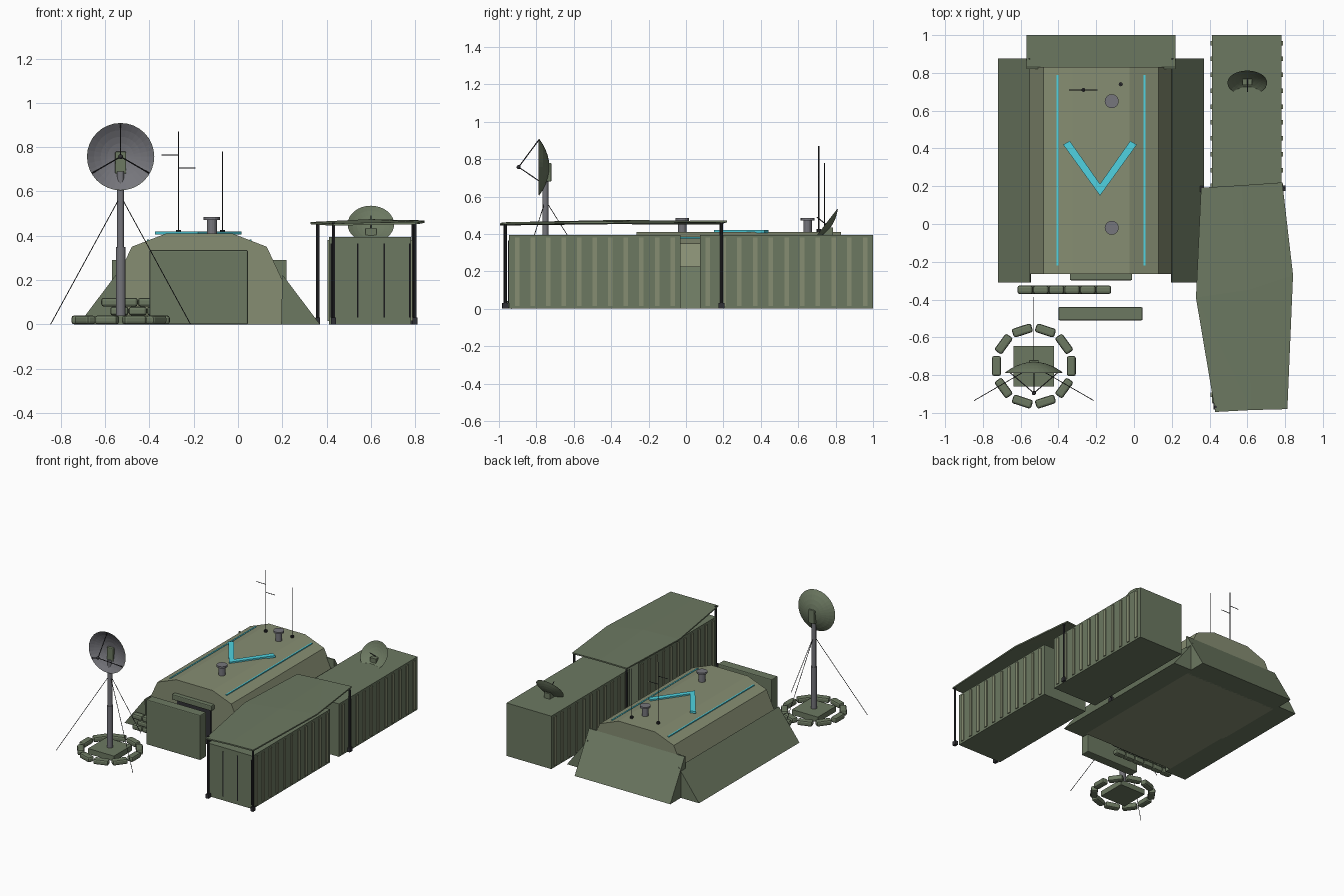
import bpy, bmesh, math
from mathutils import Vector, Matrix

if "Cube" in bpy.data.objects:
    bpy.data.objects.remove(bpy.data.objects["Cube"])


def mat(name, c):
    m = bpy.data.materials.new(name)
    m.diffuse_color = (*c, 1)
    m.use_nodes = True
    m.node_tree.nodes["Principled BSDF"].inputs["Base Color"].default_value = m.diffuse_color
    return m


GREEN = mat("green", (0.15, 0.19, 0.12))
OLIVE = mat("olive", (0.24, 0.27, 0.17))
GREY = mat("grey", (0.18, 0.18, 0.2))
DARK = mat("dark", (0.03, 0.03, 0.035))
CYAN = mat("cyan", (0.08, 0.65, 0.75))


def make(name, bm, m):
    bmesh.ops.recalc_face_normals(bm, faces=bm.faces)
    me = bpy.data.meshes.new(name)
    bm.to_mesh(me)
    bm.free()
    ob = bpy.data.objects.new(name, me)
    bpy.context.collection.objects.link(ob)
    me.materials.append(m)
    return ob


def add_box(bm, x0, x1, y0, y1, z0, z1):
    M = Matrix.Translation(((x0 + x1) / 2, (y0 + y1) / 2, (z0 + z1) / 2)) @ Matrix.Diagonal((x1 - x0, y1 - y0, z1 - z0, 1))
    bmesh.ops.create_cube(bm, size=1, matrix=M)


def box(name, m, *b, bevel=0):
    bm = bmesh.new()
    add_box(bm, *b)
    ob = make(name, bm, m)
    if bevel:
        mod = ob.modifiers.new("bevel", "BEVEL")
        mod.width, mod.segments = bevel, 2
    return ob


def rod(name, m, a, b, r, n=8, r2=None):
    a, b = Vector(a), Vector(b)
    bm = bmesh.new()
    M = Matrix.Translation((a + b) / 2) @ (b - a).to_track_quat('Z', 'Y').to_matrix().to_4x4()
    bmesh.ops.create_cone(bm, cap_ends=True, segments=n, radius1=r, radius2=r if r2 is None else r2,
                          depth=(b - a).length, matrix=M)
    return make(name, bm, m)


def prism(name, m, pts, a, b):
    """Closed profile given as 3D points builder pts(t), swept from a to b."""
    bm = bmesh.new()
    f = bm.faces.new([bm.verts.new(p) for p in pts(a)])
    r = bmesh.ops.extrude_face_region(bm, geom=[f])
    d = Vector(pts(b)[0]) - Vector(pts(a)[0])
    bmesh.ops.translate(bm, verts=[v for v in r['geom'] if isinstance(v, bmesh.types.BMVert)], vec=d)
    return make(name, bm, m)


# Bunker shell and earth berms
CX = -0.175
half = [(0.385, 0), (0.375, 0.2), (0.305, 0.35), (0.15, 0.41)]
profile = half + [(-x, z) for x, z in reversed(half)]
prism("bunker_shell", OLIVE, lambda y: [(CX + x, y, z) for x, z in profile], -0.265, 0.83)
for s, n in ((-1, "left"), (1, "right")):
    prism(n + "_berm", GREEN, lambda y: [(CX + s * x, y, z) for x, z in ((0.545, 0), (0.375, 0.225), (0.37, 0))], -0.31, 0.875)
prism("rear_berm", GREEN, lambda x: [(x, y, z) for y, z in ((1.0, 0), (0.83, 0.29), (0.82, 0.29), (0.82, 0))], -0.57, 0.22)

# Entrance, blast wall
box("entrance_door", DARK, -0.315, -0.035, -0.272, -0.25, 0, 0.27)
box("entrance_lintel", GREEN, -0.34, -0.01, -0.298, -0.26, 0.27, 0.31, bevel=0.006)
box("blast_wall", GREEN, -0.40, 0.045, -0.51, -0.44, 0, 0.335, bevel=0.006)

# Roof markings
for s, n in ((-1, "left"), (1, "right")):
    zt = 0.41 - (0.23 - 0.15) * 0.06 / 0.155
    box(n + "_stripe", CYAN, CX + s * 0.231 - 0.005, CX + s * 0.231 + 0.005, -0.22, 0.79, zt - 0.012, zt + 0.005)
chev = [(0, 0.15), (0.195, 0.42), (0.16, 0.44), (0, 0.212), (-0.16, 0.44), (-0.195, 0.42)]
prism("roof_chevron", CYAN, lambda z: [(-0.18 + x, y, z) for x, y in chev], 0.405, 0.42)

# Vents and aerials
for i, y in enumerate((0.65, -0.02)):
    rod(f"vent_pipe_{i}", GREY, (-0.118, y, 0.4), (-0.118, y, 0.475), 0.023, 16)
    rod(f"vent_cap_{i}", GREY, (-0.118, y, 0.472), (-0.118, y, 0.485), 0.037, 16)
for i, (x, y, h) in enumerate(((-0.268, 0.71, 0.87), (-0.07, 0.74, 0.78))):
    rod(f"aerial_base_{i}", DARK, (x, y, 0.4), (x, y, 0.425), 0.011)
    rod(f"aerial_{i}", DARK, (x, y, 0.41), (x, y, h), 0.003, 6)
rod("aerial_arm_upper", DARK, (-0.345, 0.71, 0.765), (-0.268, 0.71, 0.765), 0.0025, 6)
rod("aerial_arm_lower", DARK, (-0.268, 0.71, 0.705), (-0.192, 0.71, 0.705), 0.0025, 6)


# Containers with side ribs
def container(name, y0, y1):
    box(name, GREEN, 0.412, 0.782, y0, y1, 0, 0.395)
    bm = bmesh.new()
    n = 11
    step = (y1 - y0) / n
    for i in range(n):
        y = y0 + step * (i + 0.5)
        for x in (0.412, 0.782):
            add_box(bm, x - 0.007, x + 0.007, y - 0.012, y + 0.012, 0.015, 0.38)
    make(name + "_ribs", bm, OLIVE)


container("front_container", -0.945, -0.03)
container("rear_container", 0.075, 1.0)
for i, x in enumerate((0.42, 0.54, 0.66, 0.775)):
    rod(f"door_bar_{i}", DARK, (x, -0.948, 0.03), (x, -0.948, 0.365), 0.004, 6)

# Canopy sheet on poles
grid = [[(0.43, -0.995, 0.455), (0.62, -0.985, 0.46), (0.812, -0.98, 0.462)],
        [(0.328, -0.39, 0.462), (0.60, -0.35, 0.475), (0.842, -0.27, 0.468)],
        [(0.355, 0.192, 0.46), (0.57, 0.205, 0.468), (0.785, 0.22, 0.472)]]
bm = bmesh.new()
V = [[bm.verts.new(p) for p in row] for row in grid]
for i in range(2):
    for j in range(2):
        bm.faces.new((V[i][j], V[i][j + 1], V[i + 1][j + 1], V[i + 1][j]))
bmesh.ops.triangulate(bm, faces=bm.faces)
canopy = make("canopy_sheet", bm, GREEN)
sol = canopy.modifiers.new("thickness", "SOLIDIFY")
sol.thickness, sol.offset = 0.01, -1
for i, (x, y) in enumerate(((0.432, -0.968), (0.80, -0.965), (0.36, 0.185), (0.79, 0.19))):
    rod(f"canopy_pole_{i}", DARK, (x, y, 0), (x, y, 0.46), 0.007)
    box(f"pole_foot_{i}", DARK, x - 0.011, x + 0.011, y - 0.015, y + 0.015, 0, 0.03)


# Dish: bowl spun about its axis, opening along +Z before placement
def dish(name, m, r, depth, M, lift=0.0, rings=5, n=32):
    bm = bmesh.new()
    prev = [bm.verts.new(M @ Vector((0, 0, lift - depth)))]
    for k in range(1, rings + 1):
        q = k / rings
        ring = [bm.verts.new(M @ Vector((r * q * math.cos(t), r * q * math.sin(t), lift - depth * (1 - q * q))))
                for t in (2 * math.pi * j / n for j in range(n))]
        for j in range(n):
            a = prev[j % len(prev)]
            b = prev[(j + 1) % len(prev)]
            bm.faces.new((a, b, ring[(j + 1) % n], ring[j]) if k > 1 else (a, ring[(j + 1) % n], ring[j]))
        prev = ring
    return make(name, bm, m)


def placed(center, normal):
    z = Vector(normal).normalized()
    x = Vector((1, 0, 0))
    R = Matrix((x, z.cross(x), z)).transposed().to_4x4()
    return Matrix.Translation(center) @ R


# Mast with large dish
MX, MY = -0.53, -0.752
box("mast_base", GREEN, MX - 0.107, MX + 0.107, MY - 0.107, MY + 0.107, 0, 0.04)
rod("mast_lower", GREY, (MX, MY, 0.03), (MX, MY, 0.35), 0.021, 16)
rod("mast_upper", GREY, (MX, MY, 0.35), (MX, MY, 0.69), 0.016, 16)
box("dish_bracket", GREEN, MX - 0.025, MX + 0.025, -0.755, -0.72, 0.68, 0.78, bevel=0.005)
big = placed((MX, -0.785, 0.757), (0, -1, 0))
dish("big_dish_back", GREEN, 0.152, 0.055, big)
dish("big_dish_face", GREY, 0.15, 0.053, big, 0.003)
feed = (MX, -0.895, 0.757)
bpy.ops.mesh.primitive_uv_sphere_add(segments=12, ring_count=8, radius=0.011, location=feed)
bpy.context.object.name = "big_dish_feed"
bpy.context.object.data.materials.append(DARK)
for i, a in enumerate((90, 210, 330)):
    a = math.radians(a)
    rod(f"feed_strut_{i}", DARK, (MX + 0.147 * math.cos(a), -0.786, 0.757 + 0.147 * math.sin(a)), feed, 0.003, 6)
    rod(f"guy_wire_{i}", DARK, (MX, MY, 0.58), (MX + 0.365 * math.cos(a), MY + 0.365 * math.sin(a), 0), 0.002, 5)

# Small dish on the rear container
small = placed((0.6, 0.748, 0.452), (0, -0.79, 0.61))
dish("small_dish_back", GREEN, 0.105, 0.03, small)
dish("small_dish_face", GREEN, 0.104, 0.029, small, 0.002)
rod("small_dish_feed", DARK, small @ Vector((0, 0, -0.03)), small @ Vector((0, 0, 0.06)), 0.003, 6)
box("small_dish_mount", GREEN, 0.575, 0.625, 0.735, 0.785, 0.39, 0.435)


# Sandbags
def sandbag(name, x, y, z, length, width, ang=0.0):
    ob = box(name, GREEN, -length / 2, length / 2, -width / 2, width / 2, 0, 0.04, bevel=0.012)
    ob.location = (x, y, z)
    ob.rotation_euler.z = ang


for i in range(10):
    a = 2 * math.pi * i / 10
    sandbag(f"ring_sandbag_{i}", MX + 0.198 * math.cos(a), MY + 0.198 * math.sin(a), 0, 0.107, 0.048, a + math.pi / 2)
for row, (count, x0) in enumerate(((6, -0.618), (5, -0.577), (6, -0.618))):
    for i in range(count):
        sandbag(f"wall_sandbag_{row}_{i}", x0 + 0.083 * (i + 0.5), -0.348, 0.04 * row, 0.082, 0.045)
